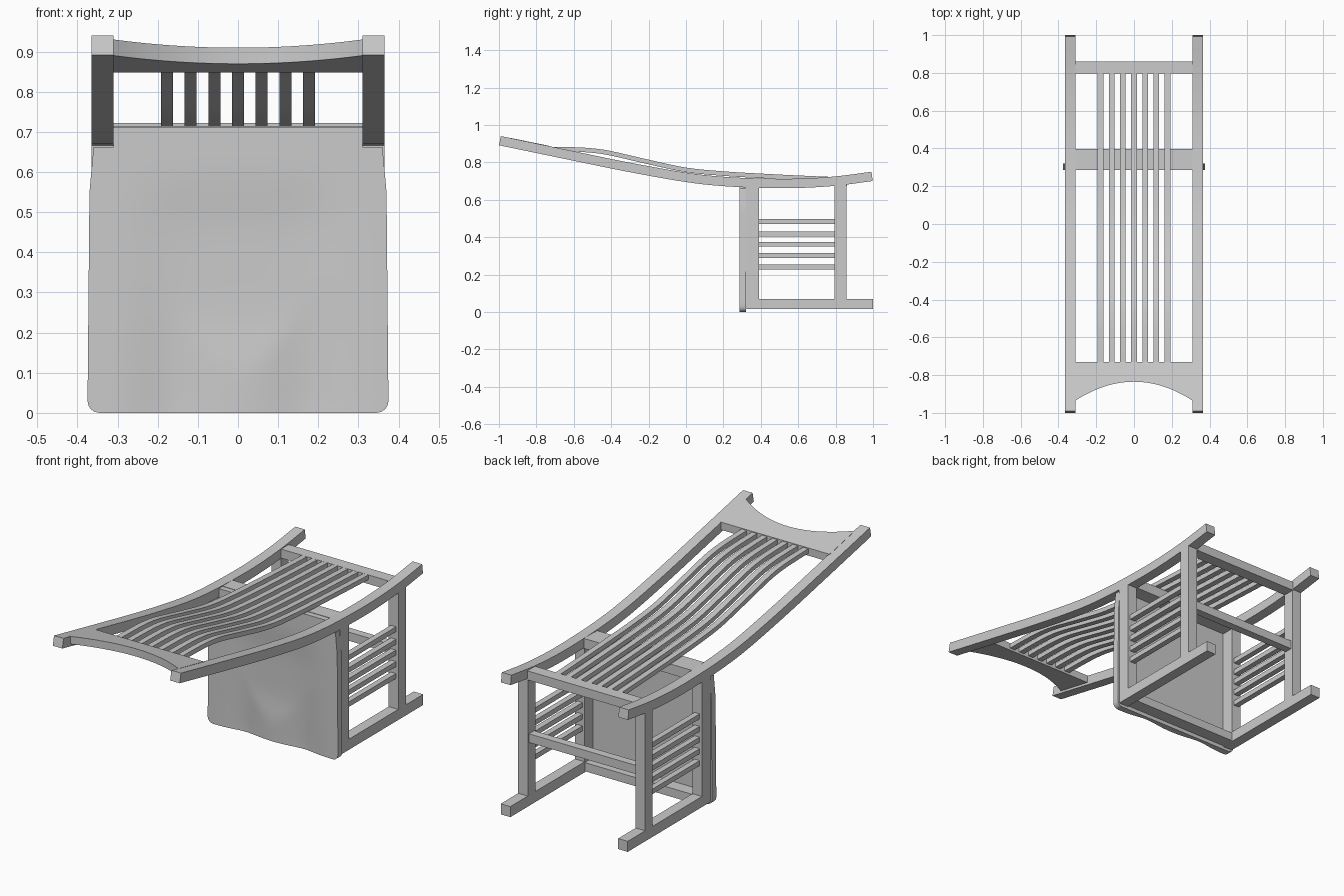
import bpy, bmesh, math
from mathutils import Vector

if "Cube" in bpy.data.objects:
    bpy.data.objects.remove(bpy.data.objects["Cube"])


def finish(name, bm, smooth=False):
    bmesh.ops.recalc_face_normals(bm, faces=bm.faces)
    me = bpy.data.meshes.new(name)
    bm.to_mesh(me)
    bm.free()
    ob = bpy.data.objects.new(name, me)
    bpy.context.collection.objects.link(ob)
    if smooth:
        bpy.ops.object.select_all(action='DESELECT')
        ob.select_set(True)
        bpy.context.view_layer.objects.active = ob
        bpy.ops.object.shade_smooth_by_angle(angle=math.radians(30))
    return ob


def box(name, x, y, z):
    bm = bmesh.new()
    bmesh.ops.create_cube(bm, size=1)
    for v in bm.verts:
        for i, (a, b) in enumerate((x, y, z)):
            v.co[i] = a if v.co[i] < 0 else b
    return finish(name, bm)


def mirrored_box(name, x, y, z):
    box(name + "_right", x, y, z)
    box(name + "_left", (-x[1], -x[0]), y, z)


def curve_points(pts, steps=5):
    p = [Vector(q) for q in pts]
    p = [2 * p[0] - p[1]] + p + [2 * p[-1] - p[-2]]
    out = []
    for i in range(1, len(p) - 2):
        a, b, c, d = p[i - 1:i + 3]
        for s in range(steps):
            t = s / steps
            out.append(0.5 * (2 * b + (c - a) * t + (2 * a - 5 * b + 4 * c - d) * t ** 2
                              + (3 * b - a - 3 * c + d) * t ** 3))
    return out + [p[-2]]


def bent_bar(name, x0, x1, pts, thick):
    """Rectangular bar following a curve in the yz plane."""
    c = curve_points(pts)
    bm = bmesh.new()
    rings = []
    for i, q in enumerate(c):
        d = (c[min(i + 1, len(c) - 1)] - c[max(i - 1, 0)]).normalized()
        n = Vector((-d.y, d.x)) * thick / 2
        rings.append([bm.verts.new((x, *(q + s * n)))
                      for x, s in ((x0, -1), (x1, -1), (x1, 1), (x0, 1))])
    for a, b in zip(rings, rings[1:]):
        for k in range(4):
            bm.faces.new((a[k], a[(k + 1) % 4], b[(k + 1) % 4], b[k]))
    bm.faces.new(rings[0])
    bm.faces.new(rings[-1])
    return finish(name, bm, True)


XI, XO = 0.31, 0.365

# Long curved back posts
post = [(-0.995, 0.916), (-0.6, 0.834), (-0.3, 0.773), (0, 0.72), (0.2, 0.698),
        (0.4, 0.689), (0.6, 0.688), (0.8, 0.7), (0.995, 0.725)]
bent_bar("back_post_right", XI, XO, post, 0.05)
bent_bar("back_post_left", -XO, -XI, post, 0.05)

# Seven curved back slats
slat = [(-0.75, 0.872), (-0.6, 0.869), (-0.5, 0.863), (-0.4, 0.848), (-0.2, 0.802), (0, 0.76),
        (0.2, 0.74), (0.4, 0.728), (0.6, 0.718), (0.81, 0.709)]
for i in range(7):
    x = (i - 3) * 0.059
    bent_bar(f"back_slat_{i + 1}", x - 0.015, x + 0.015, slat, 0.024)

# Crest rail with a concave arched edge
bm = bmesh.new()
N = 24
rows = []
for i in range(N + 1):
    x = -0.315 + 0.63 * i / N
    ya = -0.835 - 0.1 * (x / 0.31) ** 2
    row = []
    for y, o in ((-0.73, 0), (-0.73, 0.04), (ya, 0.04), (ya, 0)):
        row.append(bm.verts.new((x, y, 0.848 + o - 0.205 * (y + 0.73))))
    rows.append(row)
for a, b in zip(rows, rows[1:]):
    for k in range(4):
        bm.faces.new((a[k], a[(k + 1) % 4], b[(k + 1) % 4], b[k]))
bm.faces.new(rows[0])
bm.faces.new(rows[-1])
finish("crest_rail", bm, True)

# Cross rails between the posts and under the seat
box("lower_back_rail", (-XI, XI), (0.797, 0.86), (0.675, 0.722))
box("seat_rear_rail", (-XI, XI), (0.315, 0.397), (0.662, 0.714))
box("seat_front_rail", (-XI, XI), (0.318, 0.388), (0.02, 0.065))
mirrored_box("seat_side_rail", (XI, XO), (0.318, 0.39), (0.015, 0.675))

# Front legs, side stretchers, side slats and the centre stretcher
mirrored_box("front_leg", (XI, XO), (0.39, 1.0), (0.015, 0.07))
mirrored_box("side_stretcher", (XI, XO), (0.795, 0.857), (0.07, 0.685))
for i, z in enumerate((0.24, 0.302, 0.362, 0.418, 0.483)):
    mirrored_box(f"side_slat_{i + 1}", (0.322, 0.352), (0.385, 0.8), (z - 0.013, z + 0.013))
box("cross_stretcher", (-XI, XI), (0.805, 0.847), (0.345, 0.39))


# Sculpted seat panel with rounded front corners
def half_width(z):
    if z > 0.662:
        return 0.31
    w = 0.375 - 0.005 * min(z / 0.55, 1) - 0.01 * max(0, (z - 0.55) / 0.11)
    r = 0.03
    if z < r:
        w -= r - math.sqrt(max(0, r * r - (r - z) ** 2))
    return w


def dish(x, z):
    edge = max(0, 1 - (abs(x) / 0.33) ** 6)
    thighs = 0.016 * math.exp(-((abs(x) - 0.17) / 0.09) ** 2) * min(1, max(0, 1.05 - z / 0.6))
    hollow = 0.012 * math.exp(-(x / 0.24) ** 4 - ((z - 0.35) / 0.2) ** 4)
    return edge * max(thighs, hollow)


zs = [0, 0.003, 0.009, 0.018, 0.03] + [0.03 + 0.632 * k / 22 for k in range(1, 23)] + [0.6625, 0.712]
bm = bmesh.new()
M = 36
front, back = [], []
for z in zs:
    w = half_width(z)
    xs = [w * (2 * i / M - 1) for i in range(M + 1)]
    front.append([bm.verts.new((x, 0.286 + dish(x, z), z)) for x in xs])
    back.append([bm.verts.new((x, 0.321, z)) for x in xs])
for grid in (front, back):
    for a, b in zip(grid, grid[1:]):
        for i in range(M):
            bm.faces.new((a[i], a[i + 1], b[i + 1], b[i]))
for j in range(len(zs) - 1):
    for i in (0, M):
        bm.faces.new((front[j][i], front[j + 1][i], back[j + 1][i], back[j][i]))
for j in (0, -1):
    for i in range(M):
        bm.faces.new((front[j][i], front[j][i + 1], back[j][i + 1], back[j][i]))
finish("seat", bm, True)
